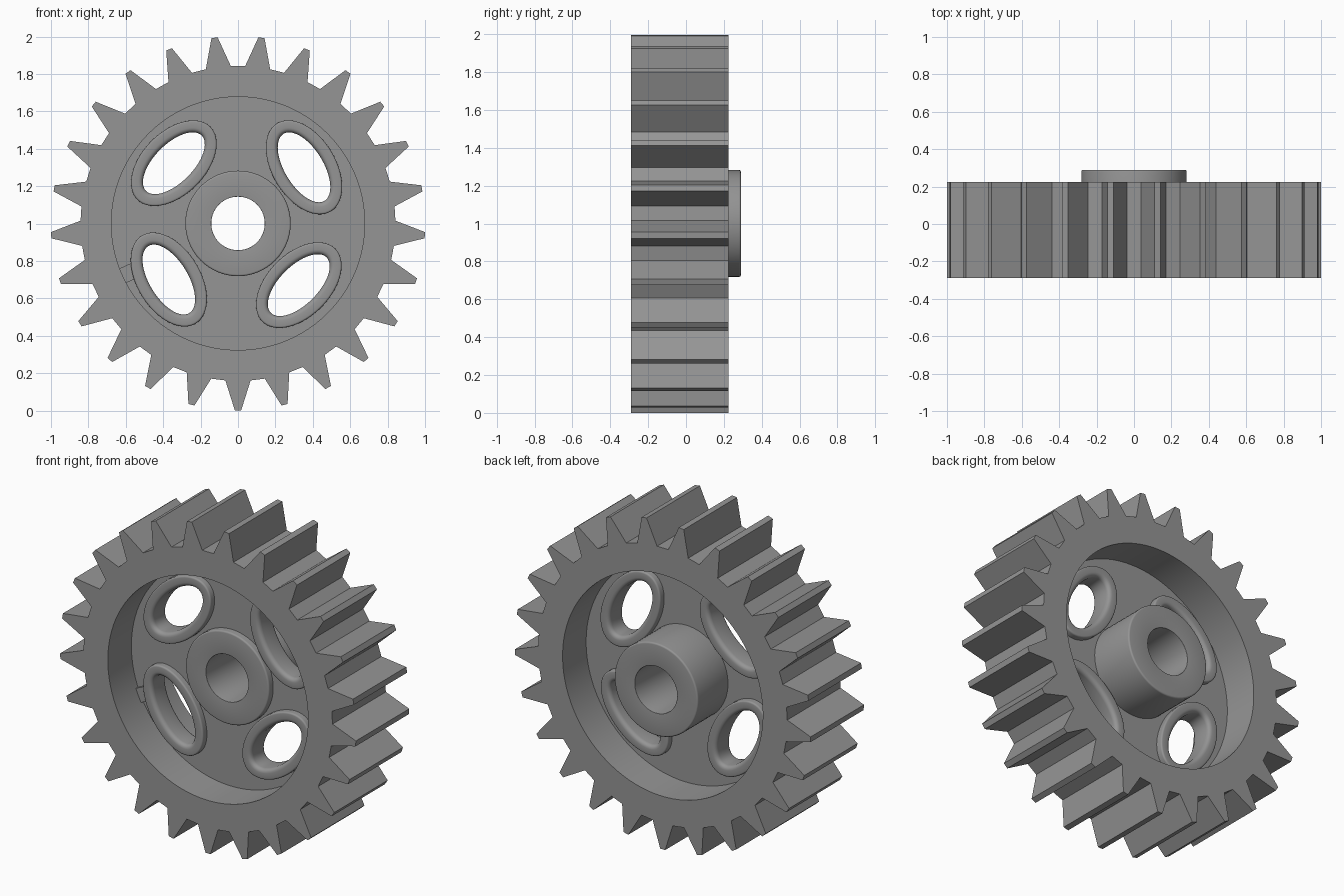
import bpy
import bmesh
from math import sin, cos, pi, radians
from mathutils import Matrix

if "Cube" in bpy.data.objects:
    bpy.data.objects.remove(bpy.data.objects["Cube"])

CZ = 1.001                    # axle height
FRONT, BACK = -0.29, 0.225    # rim faces
MID = (FRONT + BACK) / 2
WEB = 0.03                    # half thickness of the web
TEETH = 25

steel = bpy.data.materials.new("grey steel")
steel.use_nodes = True
GREY = (0.3, 0.3, 0.3, 1)
steel.diffuse_color = GREY
steel.node_tree.nodes["Principled BSDF"].inputs["Base Color"].default_value = GREY


def finish(name, mesh, angle=35):
    """Add the mesh as an object, smooth apart from its sharp edges."""
    mesh.materials.clear()
    mesh.materials.append(steel)
    mesh.shade_smooth()
    mesh.set_sharp_from_angle(angle=radians(angle))
    ob = bpy.data.objects.new(name, mesh)
    bpy.context.collection.objects.link(ob)
    return ob


def ellipse(a, b, n=64, centre=(0, 0), tilt=0):
    """Points (x, z) of a tilted ellipse around the axle."""
    pts = []
    for i in range(n):
        t = 2 * pi * i / n
        u, v = a * cos(t), b * sin(t)
        pts.append((centre[0] + u * cos(tilt) - v * sin(tilt),
                    centre[1] + u * sin(tilt) + v * cos(tilt)))
    return pts


def ring(name, sections, angle=35):
    """Closed ring skinned through (points, y) sections."""
    bm = bmesh.new()
    loops = [[bm.verts.new((x, y, z + CZ)) for x, z in pts] for pts, y in sections]
    n = len(loops[0])
    for k, loop in enumerate(loops):
        nxt = loops[(k + 1) % len(loops)]
        for i in range(n):
            j = (i + 1) % n
            bm.faces.new((loop[i], loop[j], nxt[j], nxt[i]))
    bmesh.ops.recalc_face_normals(bm, faces=bm.faces)
    mesh = bpy.data.meshes.new(name)
    bm.to_mesh(mesh)
    bm.free()
    return finish(name, mesh, angle)


def section(y0, y1, width, r_in, r_out, steps=4):
    """Rounded rectangle as (offset, y), r_in and r_out are its corner radii."""
    corners = ((r_in, y0 + r_in, r_in, pi), (width - r_out, y0 + r_out, r_out, 1.5 * pi),
               (width - r_out, y1 - r_out, r_out, 0), (r_in, y1 - r_in, r_in, pi / 2))
    return [(o + r * cos(s + pi / 2 * i / steps), y + r * sin(s + pi / 2 * i / steps))
            for o, y, r, s in corners for i in range(steps + 1)]


# Toothed rim, four outline points per tooth and matching bore points
outer, bore = [], []
for k in range(TEETH):
    mid = -pi / 2 + 2 * pi * k / TEETH
    for r, half in ((0.842, -4.6), (1.001, -0.95), (1.001, 0.95), (0.842, 4.6)):
        t = mid + radians(half)
        outer.append((r * cos(t), r * sin(t)))
    for i in range(4):
        t = mid + 2 * pi / TEETH * (i - 1.5) / 4
        bore.append((0.677 * cos(t), 0.677 * sin(t)))
ring("toothed_rim", [(outer, FRONT), (outer, BACK), (bore, BACK), (bore, FRONT)], 15)

# Hub with a through bore and softened outer edges
ring("hub", [(ellipse(0.143 + o, 0.143 + o), y)
             for o, y in section(-0.105, 0.29, 0.139, 0.002, 0.01)])

# Oval window collars: centre x, centre z, tilt
A, B = 0.21, 0.103
windows = [(0.353, 0.30, 121.5), (-0.343, 0.322, 45),
           (-0.37, -0.30, 121.5), (0.325, -0.33, 45)]
names = ("upper_left", "upper_right", "lower_right", "lower_left")
for label, (x, z, tilt) in zip(names, windows):
    ring("window_collar_" + label,
         [(ellipse(A + o, B + o, 64, (x, z), radians(tilt)), y)
          for o, y in section(MID - 0.07, MID + 0.07, 0.066, 0.025, 0.01)])

# Web disc with the windows and axle hole left open
curve = bpy.data.curves.new("web", "CURVE")
curve.dimensions = "2D"
curve.fill_mode = "BOTH"
curve.extrude = WEB
outlines = [ellipse(0.685, 0.685, 96), ellipse(0.2, 0.2)]
outlines += [ellipse(A + 0.035, B + 0.035, 48, (x, z), radians(t)) for x, z, t in windows]
for pts in outlines:
    spline = curve.splines.new("POLY")
    spline.points.add(len(pts) - 1)
    for p, (x, z) in zip(spline.points, pts):
        p.co = (x, z, 0, 1)
    spline.use_cyclic_u = True
helper = bpy.data.objects.new("web_outline", curve)
bpy.context.collection.objects.link(helper)
bpy.context.view_layer.update()
graph = bpy.context.evaluated_depsgraph_get()
web = bpy.data.meshes.new_from_object(helper.evaluated_get(graph))
bpy.data.objects.remove(helper)
web.transform(Matrix.Translation((0, MID, CZ)) @ Matrix.Rotation(pi / 2, 4, "X"))
finish("web", web)

# Small rib joining one collar to the rim
bm = bmesh.new()
bmesh.ops.create_cube(bm, size=1, matrix=Matrix.Translation((-0.595, MID - 0.03, CZ - 0.27))
                      @ Matrix.Rotation(radians(-25), 4, "Y")
                      @ Matrix.Diagonal((0.11, 0.04, 0.085, 1)))
rib = bpy.data.meshes.new("rib")
bm.to_mesh(rib)
bm.free()
finish("rib", rib)
